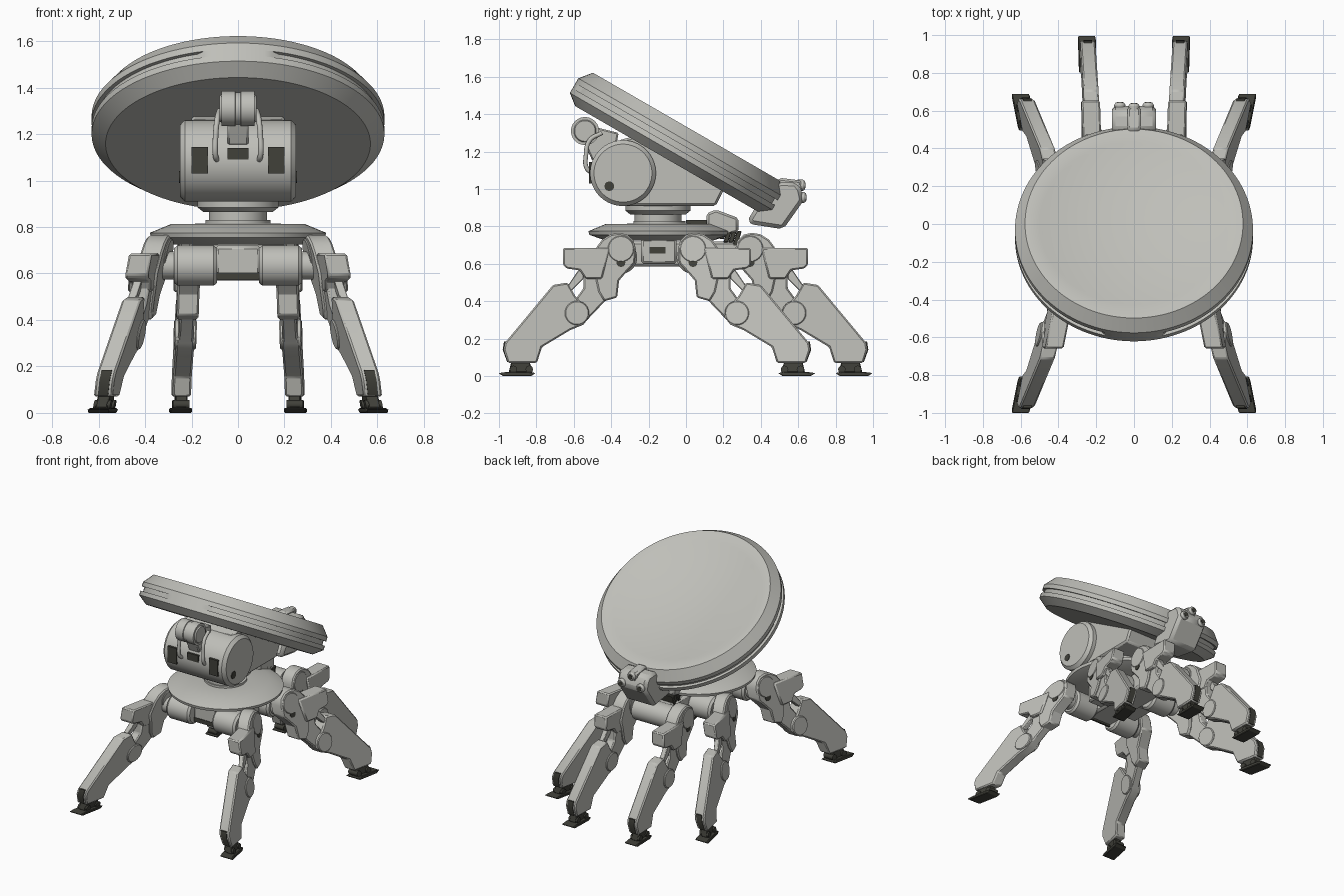
import bpy, bmesh, math
from mathutils import Matrix, Vector

if "Cube" in bpy.data.objects:
    bpy.data.objects.remove(bpy.data.objects["Cube"])


def material(name, col):
    m = bpy.data.materials.new(name)
    m.diffuse_color = (*col, 1)
    m.use_nodes = True
    m.node_tree.nodes["Principled BSDF"].inputs["Base Color"].default_value = m.diffuse_color
    return m


GREY = material("hull grey", (0.52, 0.52, 0.485))
DARK = material("dark olive", (0.052, 0.052, 0.042))


def finish(name, bm, mat, bevel=0.0, smooth=True):
    bmesh.ops.recalc_face_normals(bm, faces=bm.faces)
    me = bpy.data.meshes.new(name)
    bm.to_mesh(me)
    bm.free()
    ob = bpy.data.objects.new(name, me)
    bpy.context.collection.objects.link(ob)
    me.materials.append(mat)
    bpy.ops.object.select_all(action='DESELECT')
    ob.select_set(True)
    bpy.context.view_layer.objects.active = ob
    if smooth:
        bpy.ops.object.shade_smooth_by_angle(angle=math.radians(32))
    if bevel:
        b = ob.modifiers.new("edge bevel", 'BEVEL')
        b.width, b.segments, b.limit_method = bevel, 1, 'ANGLE'
        b.angle_limit = math.radians(35)
    return ob


def straight(w, u, z):
    return (w, u, z)


def prism(name, pts, w0, w1, mat, bevel=0.0, place=straight):
    """Extrude a (y, z) outline across x from w0 to w1."""
    bm = bmesh.new()
    a = [bm.verts.new(place(w0, u, z)) for u, z in pts]
    b = [bm.verts.new(place(w1, u, z)) for u, z in pts]
    bm.faces.new(a)
    bm.faces.new(b[::-1])
    for i in range(len(pts)):
        j = (i + 1) % len(pts)
        bm.faces.new((a[i], b[i], b[j], a[j]))
    return finish(name, bm, mat, bevel)


def box(name, x0, x1, y0, y1, z0, z1, mat, bevel=0.0, place=straight):
    return prism(name, [(y0, z0), (y1, z0), (y1, z1), (y0, z1)], x0, x1, mat, bevel, place)


def circle(u, z, r, n=24):
    return [(u + r * math.cos(2 * math.pi * i / n), z + r * math.sin(2 * math.pi * i / n)) for i in range(n)]


def lathe(name, prof, mat, mtx, n=48, radius=lambda r, a: r):
    """Spin an (r, z) profile about z, then move it by mtx."""
    bm = bmesh.new()
    rings = []
    for r, z in prof:
        if r == 0:
            rings.append([bm.verts.new((0, 0, z))] * n)
        else:
            angs = [2 * math.pi * (i + 0.5) / n for i in range(n)]
            rings.append([bm.verts.new((radius(r, t) * math.cos(t), radius(r, t) * math.sin(t), z)) for t in angs])
    for p, q in zip(rings, rings[1:]):
        for i in range(n):
            j = (i + 1) % n
            bm.faces.new(list(dict.fromkeys((p[i], p[j], q[j], q[i]))))
    bm.transform(mtx)
    return finish(name, bm, mat)


def tube(name, pts, r, mat):
    cu = bpy.data.curves.new(name, 'CURVE')
    cu.dimensions, cu.bevel_depth, cu.bevel_resolution, cu.use_fill_caps = '3D', r, 3, True
    sp = cu.splines.new('BEZIER')
    sp.bezier_points.add(len(pts) - 1)
    for bp, p in zip(sp.bezier_points, pts):
        bp.co, bp.handle_left_type, bp.handle_right_type = p, 'AUTO', 'AUTO'
    cu.materials.append(mat)
    ob = bpy.data.objects.new(name, cu)
    bpy.context.collection.objects.link(ob)


T = Matrix.Translation
ALONG_X = Matrix.Rotation(math.radians(90), 4, 'Y')
ALONG_Y = Matrix.Rotation(math.radians(-90), 4, 'X')

# Tilted dish, its rim groove interrupted at the front
lathe("dish", [(0, -.092), (.57, -.092), (.63, -.045), (.63, -.016), (.612, -.016), (.612, .014),
               (.63, .014), (.63, .045), (.577, .11), (.5, .11), (.488, .104), (0, .104)],
      GREY, T((0, -.053, 1.238)) @ Matrix.Rotation(math.radians(-30), 4, 'X'), 120,
      lambda r, a: .63 if r == .612 and math.sin(a) < 0 and abs(math.cos(a)) < .26 else r)

# Turret: drum, wedge body under the dish, neck and base plate
lathe("turret_drum", [(0, -.25), (.155, -.25), (.176, -.228), (.176, .228), (.155, .25), (0, .25)],
      GREY, T((0, -.337, 1.085)) @ ALONG_X)
prism("turret_body", [(-.34, .91), (.16, .91), (.2, .99), (.19, 1.06), (-.25, 1.29), (-.36, 1.26)],
      -.2, .2, GREY, .012)
lathe("turret_neck", [(0, .73), (.125, .73), (.125, .865), (.15, .865), (.175, .885), (.175, .92), (0, .92)],
      GREY, T((0, -.15, 0)))
lathe("base_plate", [(0, .725), (.29, .725), (.375, .755), (.38, .775), (.29, .812), (.14, .815), (.14, .83), (0, .83)],
      GREY, T((0, -.142, 0)), 64)

# Drum vents
for s in (-1, 1):
    box("drum_side_grille", s * .165 - .035, s * .165 + .035, -.518, -.49, 1.03, 1.145, DARK)
    prism("drum_end_vent", circle(-.41, 1.015, .026, 12), s * .245, s * .254, DARK)
box("drum_centre_grille", -.045, .045, -.519, -.49, 1.09, 1.14, DARK)

# Small front barrel with bracket and looping hoses
lathe("front_barrel", [(0, -.08), (.055, -.08), (.06, -.072), (.075, -.072), (.075, -.012), (.07, -.01), (.07, .01),
                       (.075, .012), (.075, .072), (.06, .072), (.055, .08), (0, .08)],
      GREY, T((0, -.54, 1.31)) @ ALONG_X, 32)
prism("barrel_bracket", [(-.55, 1.26), (-.5, 1.15), (-.38, 1.2), (-.36, 1.3), (-.48, 1.33)], -.045, .045, GREY, .008)
for s in (-1, 1):
    tube("hose", [(s * .08, -.45, 1.3), (s * .09, -.515, 1.26), (s * .097, -.535, 1.18),
                  (s * .097, -.53, 1.11), (s * .09, -.5, 1.085)], .012, GREY)

# Sensor head on the low rear rim of the dish
prism("sensor_head", [(.385, .925), (.325, .825), (.36, .81), (.52, .785), (.63, .94), (.615, 1.0), (.59, 1.035), (.5, 1.04)],
      -.117, .117, GREY, .02)
prism("sensor_hood", [(.45, 1.0), (.62, .98), (.62, 1.045), (.5, 1.06)], -.035, .035, GREY, .012)
for x, y, z in ((-.075, .60, .955), (.075, .60, .955), (0, .595, 1.02)):
    lathe("sensor_eye", [(0, 0), (.03, 0), (.03, .03), (.022, .042), (0, .042)], GREY, T((x, y, z)) @ ALONG_Y, 20)
    lathe("eye_lens", [(0, .035), (.016, .035), (.016, .045), (0, .045)], DARK, T((x, y, z)) @ ALONG_Y, 16)

# Rear housing and ribbed bellows under the head
prism("rear_housing", [(.11, .8), (.11, .87), (.16, .89), (.28, .845), (.28, .77), (.2, .75)], -.1, .1, GREY, .012)
box("rear_housing_link", -.06, .06, .0, .13, .81, .835, DARK)
for i in range(6):
    c, h = Vector((.15 + .024 * i, .785 - .01 * i)), .04 if i % 2 else .032
    prism("bellows_rib", [(c.x - .01 - .3 * h, c.y - h), (c.x + .016 - .3 * h, c.y - h),
                          (c.x + .016 + .3 * h, c.y + h), (c.x - .01 + .3 * h, c.y + h)], -.06 - h, .06 + h, DARK, .004)

# Underbody and side slots
box("underbody", -.21, .21, -.24, -.05, .6, .735, GREY, .012)
box("underbody_core", -.1, .1, -.37, .38, .585, .72, GREY, .015)
box("underbody_front_vent", -.09, .09, -.374, -.36, .575, .605, DARK)
for s in (-1, 1):
    box("underbody_slot", s * .207, s * .216, -.195, -.11, .655, .69, DARK)

# Leg outlines: u runs outward from the hip, z is height
HIP = [(.13, .69), (.1, .73), (.055, .758), (.01, .766), (-.035, .756), (-.068, .725), (-.08, .68), (-.075, .605),
       (-.02, .545), (.01, .51), (.02, .42), (.09, .4), (.12, .45), (.14, .54), (.16, .6)]
THIGH = [(.03, .58), (.02, .46), (.09, .395), (.19, .29), (.25, .3), (.28, .36), (.2, .47), (.2, .58)]
CALF = [(.363, .487), (.285, .5), (.245, .43), (.185, .36), (.165, .32), (.2, .275), (.27, .246), (.422, .155),
        (.449, .07), (.604, .07), (.627, .14), (.62, .178)]
BOX = [(.06, .685), (.31, .685), (.31, .595), (.29, .575), (.22, .565), (.19, .52), (.1, .52)]


def leg(tag, side, x0, hy, way, a, b):
    def place(w, u, z):
        return (side * (x0 + w + a * u + b * (.63 - z)), hy + way * u, z)

    def part(name, pts, w0, w1, mat=GREY, bevel=.008):
        prism(tag + "_" + name, pts, w0, w1, mat, bevel, place)

    part("hip", HIP, -.05, .045)
    part("hip_cover", circle(0, .68, .07), -.056, .05, bevel=.004)
    part("hip_bolt", circle(0, .607, .024, 12), .04, .049, DARK, 0)
    part("hip_box", BOX, -.04, .058)
    part("thigh", THIGH, -.035, .03)
    part("knee", circle(.235, .337, .065), -.048, .048, bevel=.005)
    part("calf", CALF, -.04, .04)
    part("knee_rod", [(.2, .57), (.225, .57), (.3, .46), (.28, .44), (.2, .52)], .0, .035, bevel=.004)
    part("toe_vent", [(.59, .075), (.608, .075), (.632, .14), (.625, .185), (.6, .185)], -.022, .022, DARK, 0)
    # Dark foot: ankle block, pins and ground plate
    part("ankle", [(.49, .08), (.47, .02), (.6, .02), (.585, .08)], -.026, .026, DARK, .005)
    for u in (.49, .575):
        part("ankle_pin", circle(u, .036, .02, 12), -.036, .036, DARK, 0)
    part("foot_plate", [(.455, .016), (.48, 0), (.63, 0), (.655, .016), (.61, .022), (.49, .022)], -.047, .047, DARK, .004)


for s, side in ((-1, "left"), (1, "right")):
    leg(side + "_front_leg", s, .36, -.348, -1, .2, .18)
    leg(side + "_middle_leg", s, .36, .037, 1, .2, .18)
    leg(side + "_rear_leg", s, .212, .343, 1, .03, .03)
    # Hip motors
    motor = [(0, .09), (.075, .09), (.087, .105), (.087, .26), (.075, .275), (.06, .275), (.06, .33), (0, .33)]
    for y in (-.348, .037):
        lathe(side + "_hip_motor", [(r, s * h) for r, h in motor], GREY, T((0, y, .634)) @ ALONG_X, 32)
    lathe(side + "_rear_hip_motor", [(0, 0), (.08, 0), (.08, s * .14), (.06, s * .15), (.06, s * .18), (0, s * .18)],
          GREY, T((0, .343, .65)) @ ALONG_X, 32)
